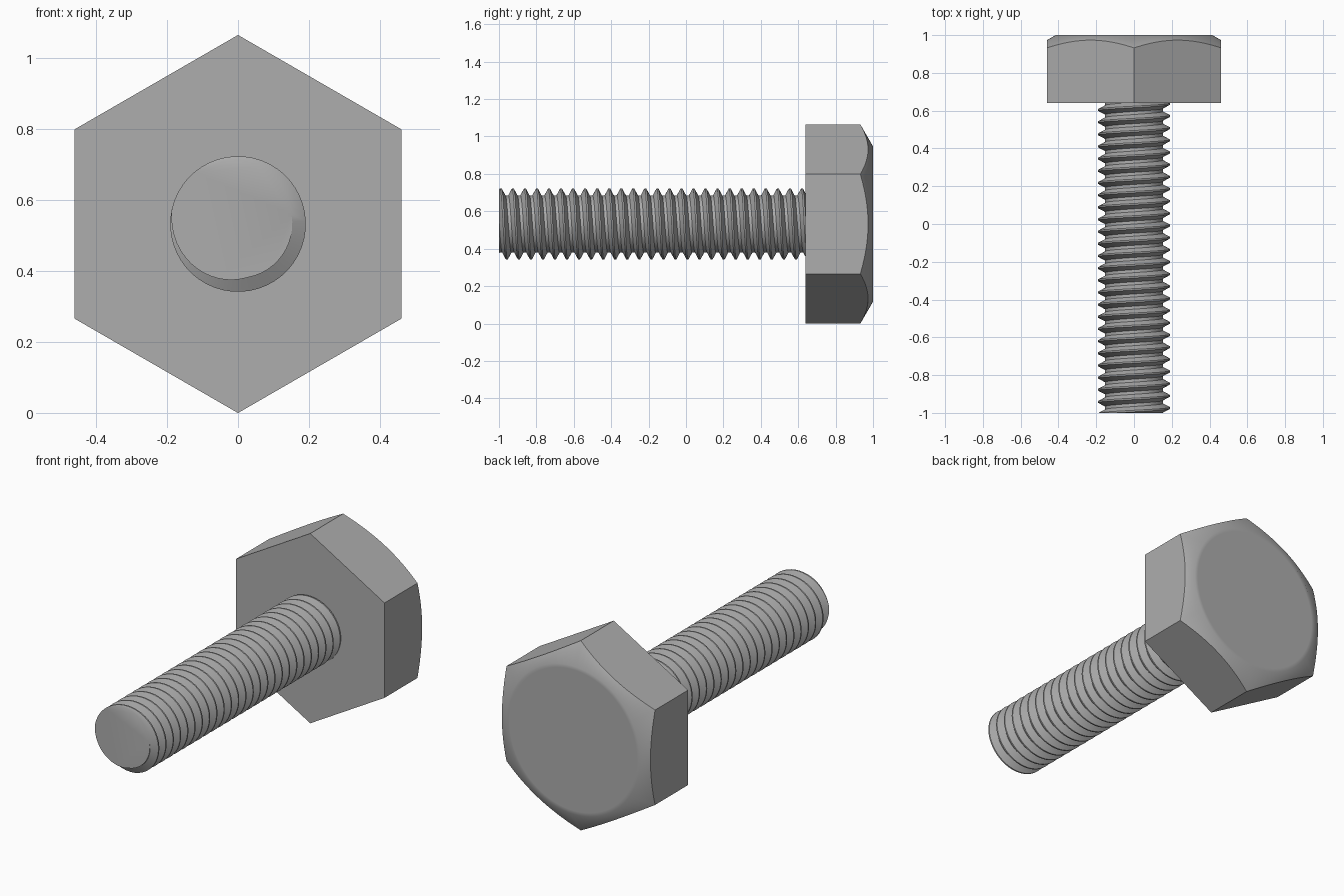
import bpy, bmesh
from math import pi, cos, sin, tan, radians

if "Cube" in bpy.data.objects:
    bpy.data.objects.remove(bpy.data.objects["Cube"])

AXIS_Z = 0.532       # height of the bolt axis
APOTHEM = 0.461      # half the width across the head's flats
HEAD_FRONT, HEAD_BACK = 0.64, 1.0
TIP = -1.0
PITCH = 0.0644

steel = bpy.data.materials.new("grey steel")
steel.use_nodes = True
GREY = (0.42, 0.42, 0.42, 1)
steel.diffuse_color = GREY
steel.node_tree.nodes["Principled BSDF"].inputs["Base Color"].default_value = GREY


def finish(bm, name):
    bmesh.ops.recalc_face_normals(bm, faces=bm.faces)
    mesh = bpy.data.meshes.new(name)
    bm.to_mesh(mesh)
    bm.free()
    obj = bpy.data.objects.new(name, mesh)
    bpy.context.collection.objects.link(obj)
    mesh.materials.append(steel)
    bpy.ops.object.select_all(action="DESELECT")
    obj.select_set(True)
    bpy.context.view_layer.objects.active = obj
    bpy.ops.object.shade_smooth_by_angle(angle=radians(35))


def polar(bm, r, a, y):
    return bm.verts.new((r * cos(a), y, AXIS_Z + r * sin(a)))


# Hex head with a conical chamfer on its back
SIDE = 16
SEGS = 6 * SIDE
TOP_R = 0.415
bm = bmesh.new()
front, edge, rim, inner = [], [], [], []
for i in range(SEGS):
    a = pi / 2 + 2 * pi * i / SEGS
    r = APOTHEM / cos(2 * pi * (i % SIDE) / SEGS - pi / 6)
    if i % SIDE == 0:
        front.append(polar(bm, r, a, HEAD_FRONT))
    edge.append(polar(bm, r, a, HEAD_BACK - (r - TOP_R) * tan(pi / 6)))
    rim.append(polar(bm, TOP_R, a, HEAD_BACK))
    inner.append(polar(bm, TOP_R - 0.02, a, HEAD_BACK))
for k in range(6):
    arc = [edge[(k * SIDE + j) % SEGS] for j in range(SIDE + 1)]
    bm.faces.new([front[(k + 1) % 6], front[k]] + arc)
for i in range(SEGS):
    j = (i + 1) % SEGS
    bm.faces.new((edge[i], edge[j], rim[j], rim[i]))
    bm.faces.new((rim[i], rim[j], inner[j], inner[i]))
bm.faces.new(front)
bm.faces.new(inner)
finish(bm, "hex_head")

# Threaded shank: a helical strip swept from one thread profile, then trimmed
CREST, ROOT = 0.191, 0.153
PROFILE = [(-0.0625, CREST), (0.0625, CREST), (0.375, ROOT), (0.625, ROOT)]
STEPS = 48
START, END = -2 * STEPS, 28 * STEPS
bm = bmesh.new()
rows = []
for s in range(START, END):
    a = radians(145) - 2 * pi * s / STEPS
    rows.append([polar(bm, r, a, TIP + PITCH * (s / STEPS + off))
                 for off, r in PROFILE])
for s in range(len(rows) - STEPS - 1):
    here = rows[s] + [rows[s + STEPS][0]]
    after = rows[s + 1] + [rows[s + 1 + STEPS][0]]
    for k in range(4):
        bm.faces.new((here[k], here[k + 1], after[k + 1], after[k]))
for y, direction in ((TIP, -1), (HEAD_FRONT + 0.005, 1)):
    cut = bmesh.ops.bisect_plane(
        bm, geom=bm.verts[:] + bm.edges[:] + bm.faces[:], dist=1e-6,
        plane_co=(0, y, 0), plane_no=(0, direction, 0), clear_outer=True)
    loop = [e for e in cut["geom_cut"] if isinstance(e, bmesh.types.BMEdge)]
    bmesh.ops.contextual_create(bm, geom=loop)
finish(bm, "threaded_shank")
